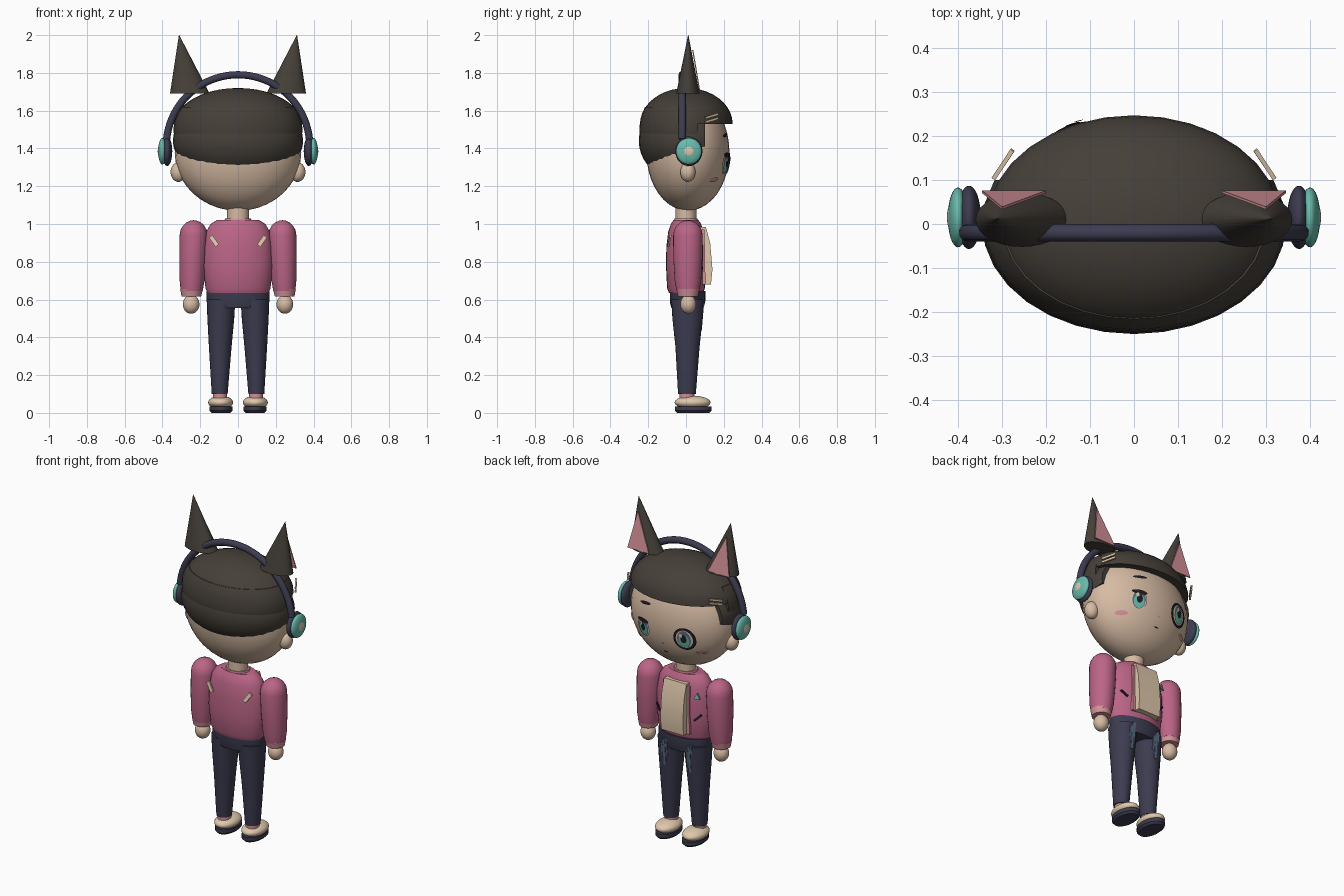
import bpy, bmesh, math
from mathutils import Vector, Matrix

old = bpy.data.objects.get("Cube")
if old:
    bpy.data.objects.remove(old, do_unlink=True)


def material(name, *rgb):
    m = bpy.data.materials.new(name)
    m.use_nodes = True
    m.diffuse_color = (*rgb, 1)
    m.node_tree.nodes["Principled BSDF"].inputs["Base Color"].default_value = (*rgb, 1)
    return m


skin = material("skin", .68, .50, .37)
hair = material("dark brown hair", .06, .05, .04)
rose = material("rose jacket", .50, .13, .24)
pink = material("light pink", .64, .28, .31)
navy = material("navy", .045, .045, .08)
teal = material("teal", .14, .50, .41)
cream = material("cream", .74, .58, .41)
slate = material("slate blue", .10, .15, .22)
ink = material("ink", .012, .012, .018)

HEAD, HEAD_R = Vector((0, .01, 1.38)), Vector((.335, .22, .31))


def finish(name, bm, mat, angle=40):
    bmesh.ops.recalc_face_normals(bm, faces=bm.faces)
    mesh = bpy.data.meshes.new(name)
    bm.to_mesh(mesh)
    bm.free()
    mesh.materials.append(mat)
    ob = bpy.data.objects.new(name, mesh)
    bpy.context.collection.objects.link(ob)
    bpy.ops.object.select_all(action="DESELECT")
    ob.select_set(True)
    bpy.context.view_layer.objects.active = ob
    bpy.ops.object.shade_smooth_by_angle(angle=math.radians(angle))
    return ob


def ellipsoid(name, mat, center, radii, cuts=(), fill=True):
    """Sphere scaled to radii; each cut is (point, normal), removing the normal side."""
    bm = bmesh.new()
    bmesh.ops.create_uvsphere(bm, u_segments=32, v_segments=20, radius=1)
    bmesh.ops.transform(bm, verts=bm.verts,
                        matrix=Matrix.Translation(center) @ Matrix.Diagonal((*radii, 1)))
    for point, normal in cuts:
        res = bmesh.ops.bisect_plane(bm, geom=bm.verts[:] + bm.edges[:] + bm.faces[:],
                                     plane_co=point, plane_no=normal, clear_outer=True)
        if fill:
            edges = [e for e in res["geom_cut"] if isinstance(e, bmesh.types.BMEdge)]
            bmesh.ops.holes_fill(bm, edges=edges)
    return finish(name, bm, mat)


def loft(name, mat, rings, sides=28):
    """Skin over elliptical rings (x, y, z, radius x, radius y)."""
    bm = bmesh.new()
    loops = []
    for x, y, z, rx, ry in rings:
        turns = [math.tau * i / sides for i in range(sides)]
        loops.append([bm.verts.new((x + rx * math.cos(t), y + ry * math.sin(t), z)) for t in turns])
    for a, b in zip(loops, loops[1:]):
        for i in range(sides):
            j = (i + 1) % sides
            bm.faces.new((a[i], a[j], b[j], b[i]))
    bm.faces.new(loops[0])
    bm.faces.new(loops[-1])
    return finish(name, bm, mat)


def slab(name, mat, points, depth):
    """Polygon extruded by the depth vector."""
    bm = bmesh.new()
    face = bm.faces.new([bm.verts.new(p) for p in points])
    ext = bmesh.ops.extrude_face_region(bm, geom=[face], use_keep_orig=True)
    moved = [v for v in ext["geom"] if isinstance(v, bmesh.types.BMVert)]
    bmesh.ops.translate(bm, verts=moved, vec=depth)
    return finish(name, bm, mat, 20)


def bar(name, mat, a, b, width, depth):
    """Flat strip from a to b."""
    a, b, depth = Vector(a), Vector(b), Vector(depth)
    across = (b - a).cross(depth).normalized() * width / 2
    return slab(name, mat, [a - across, b - across, b + across, a + across], depth)


def face_plate(name, mat, x, z, rx, rz, lift, tilt=0):
    """Thin oval that follows the curve of the face."""
    bm = bmesh.new()

    def vert(r, t):
        u, w = r * rx * math.cos(t), r * rz * math.sin(t)
        px = x + u * math.cos(tilt) - w * math.sin(tilt)
        pz = z + u * math.sin(tilt) + w * math.cos(tilt)
        k = 1 - (px / HEAD_R.x) ** 2 - ((pz - HEAD.z) / HEAD_R.z) ** 2
        return bm.verts.new((px, HEAD.y + HEAD_R.y * math.sqrt(k) + lift, pz))

    n = 24
    loops = [[vert(r, math.tau * i / n) for i in range(n)] for r in (1, .6, .2)]
    for a, b in zip(loops, loops[1:]):
        for i in range(n):
            j = (i + 1) % n
            bm.faces.new((a[i], a[j], b[j], b[i]))
    bm.faces.new(loops[-1])
    return finish(name, bm, mat)


# Head and hair
ellipsoid("head", skin, HEAD, HEAD_R)
loft("neck", skin, [(0, 0, .98, .058, .055), (0, 0, 1.12, .058, .055)])
ellipsoid("hair_cap", hair, (0, .002, 1.53), (.335, .245, .19), [((0, 0, 1.53), (0, 0, -1))])
ellipsoid("hair_upper_layer", hair, (0, 0, 1.5), (.342, .247, .25),
          [((0, 0, 1.62), (0, 0, 1)), ((0, 0, 1.44), (0, 0, -1)), ((0, .06, 0), (0, 1, 0))])
ellipsoid("hair_lower_layer", hair, (0, 0, 1.44), (.345, .25, .22),
          [((0, 0, 1.55), (0, 0, 1)), ((0, -.19, 1.31), (0, .35, -1)), ((0, .1, 0), (0, 1, 0))])

# Face
face_plate("nose", pink, 0, 1.26, .008, .006, .004)
face_plate("mouth", ink, 0, 1.2, .016, .004, .004)
face_plate("left_brow", ink, .13, 1.47, .042, .009, .006, -.15)
for s, side in ((1, "left"), (-1, "right")):
    x, out = s * .14, .004 if s > 0 else .012
    if s < 0:
        face_plate(side + "_eye_outline", ink, x, 1.32, .064, .07, out)
    else:
        face_plate(side + "_eye_lid", ink, x, 1.365, .045, .014, out + .005)
    face_plate(side + "_eye_white", cream, x, 1.32, .048, .056, out + .002)
    face_plate(side + "_eye_rim", slate, x, 1.32, .038, .054, out + .004)
    face_plate(side + "_eye_iris", teal, x, 1.31, .031, .04, out + .006)
    face_plate(side + "_eye_pupil", ink, x, 1.325, .017, .026, out + .008)
    face_plate(side + "_eye_glint", cream, x + .014, 1.345, .01, .012, out + .010)
    face_plate(side + "_blush", pink, s * .215, 1.235, .03, .013, .005)

trousers_y = .008
for s, side in ((1, "left"), (-1, "right")):
    # Animal ears, human ears and hair clips
    loft(side + "_pointed_ear", hair, [(s * .255, .01, 1.69, .105, .062),
                                       (s * .312, .012, 2, .001, .001)])
    slab(side + "_inner_ear", pink, [(s * .345, .07, 1.7), (s * .2, .07, 1.7),
                                     (s * .3, .033, 1.92)], (0, .006, .001))
    ellipsoid(side + "_ear", skin, (s * .315, .01, 1.275), (.042, .04, .052))
    for dz in (0, .022):
        bar(side + "_hair_clip", cream, (s * .315, .1, 1.54 + dz), (s * .272, .165, 1.56 + dz),
            .012, (s * .008, .006, 0))

    # Headphone cups
    ellipsoid(side + "_cup_cushion", navy, (s * .375, .015, 1.385), (.027, .072, .078))
    ellipsoid(side + "_cup_shell", teal, (s * .4, .015, 1.385), (.023, .068, .07))
    ellipsoid(side + "_cup_badge", cream, (s * .413, .015, 1.385), (.012, .034, .034))

    # Sleeves, cuffs and hands
    dome = [(s * .235, .01, .94 + .08 * math.sin(a), .074 * math.cos(a), .078 * math.cos(a))
            for a in (0, .35, .7, 1.05, 1.35, 1.55)]
    loft(side + "_sleeve", rose, [(s * .245, .01, .645, .058, .06), (s * .243, .01, .7, .066, .07),
                                  (s * .239, .01, .82, .072, .077)] + dome)
    loft(side + "_cuff", pink, [(s * .247, .01, .617, .052, .053), (s * .246, .01, .655, .06, .061)])
    ellipsoid(side + "_hand", skin, (s * .248, .012, .575), (.044, .042, .05))

    # Trouser legs with worn patches
    loft(side + "_leg", navy, [(s * .097, .005, .1, .042, .047), (s * .094, trousers_y, .35, .06, .064),
                               (s * .091, trousers_y, .5, .071, .08), (s * .09, trousers_y, .6, .076, .086)])
    for dx, low, high in ((0, .44, .6), (.014, .49, .58), (-.012, .5, .61)):
        bar(side + "_worn_patch", slate, (s * .085 + dx, .075, low), (s * .085 + dx, .088, high),
            .015, (0, .009, 0))

    # Shoes
    loft(side + "_sock", pink, [(s * .095, .005, .06, .038, .04), (s * .096, .005, .115, .037, .04)])
    ellipsoid(side + "_shoe", cream, (s * .092, .035, .055), (.066, .095, .036))
    loft(side + "_sole", navy, [(s * .09, .038, 0, .05, .085), (s * .09, .038, .012, .062, .097),
                                (s * .09, .038, .034, .062, .097)])

    # Jacket details
    bar(side + "_back_tab", cream, (s * .145, -.078, .935), (s * .11, -.09, .885), .022, (0, -.009, 0))
    bar(side + "_pocket", ink, (s * .15, .062, .8), (s * .115, .08, .765), .012, (0, .009, 0))
    bar(side + "_jacket_edge", pink, (s * .085, .088, .68), (s * .078, .083, .97), .02, (0, .015, 0))

# Headphone band
curve = bpy.data.curves.new("headphone_band", "CURVE")
curve.dimensions = "3D"
curve.bevel_depth = .02
curve.bevel_resolution = 3
curve.use_fill_caps = True
spline = curve.splines.new("POLY")
steps = 40
spline.points.add(steps)
for i, p in enumerate(spline.points):
    t = math.radians(6 + 168 * i / steps)
    p.co = (.38 * math.cos(t), -.02, 1.41 + .38 * math.sin(t), 1)
curve.materials.append(navy)
bpy.context.collection.objects.link(bpy.data.objects.new("headphone_band", curve))

# Jacket body, shirt and hips
loft("jacket_body", rose, [(0, 0, z, rx, ry) for z, rx, ry in (
    (.635, .162, .09), (.66, .172, .1), (.78, .185, .106), (.88, .182, .104),
    (.96, .168, .094), (1, .145, .08), (1.022, .11, .065))])
loft("collar", pink, [(0, 0, 1.01, .075, .066), (0, 0, 1.03, .068, .06)])
slab("shirt_front", cream, [(-.076, .06, .68), (-.076, .132, .68), (-.076, .14, .76),
                            (-.076, .128, .9), (-.076, .105, .985), (-.076, .06, .985)], (.152, 0, 0))
slab("chest_badge", teal, [(-.15, .072, .9), (-.115, .084, .9), (-.132, .074, .935)], (0, .009, 0))
loft("hips", navy, [(0, trousers_y, .555, .15, .085), (0, trousers_y, .59, .167, .094),
                    (0, trousers_y, .645, .168, .094)])
